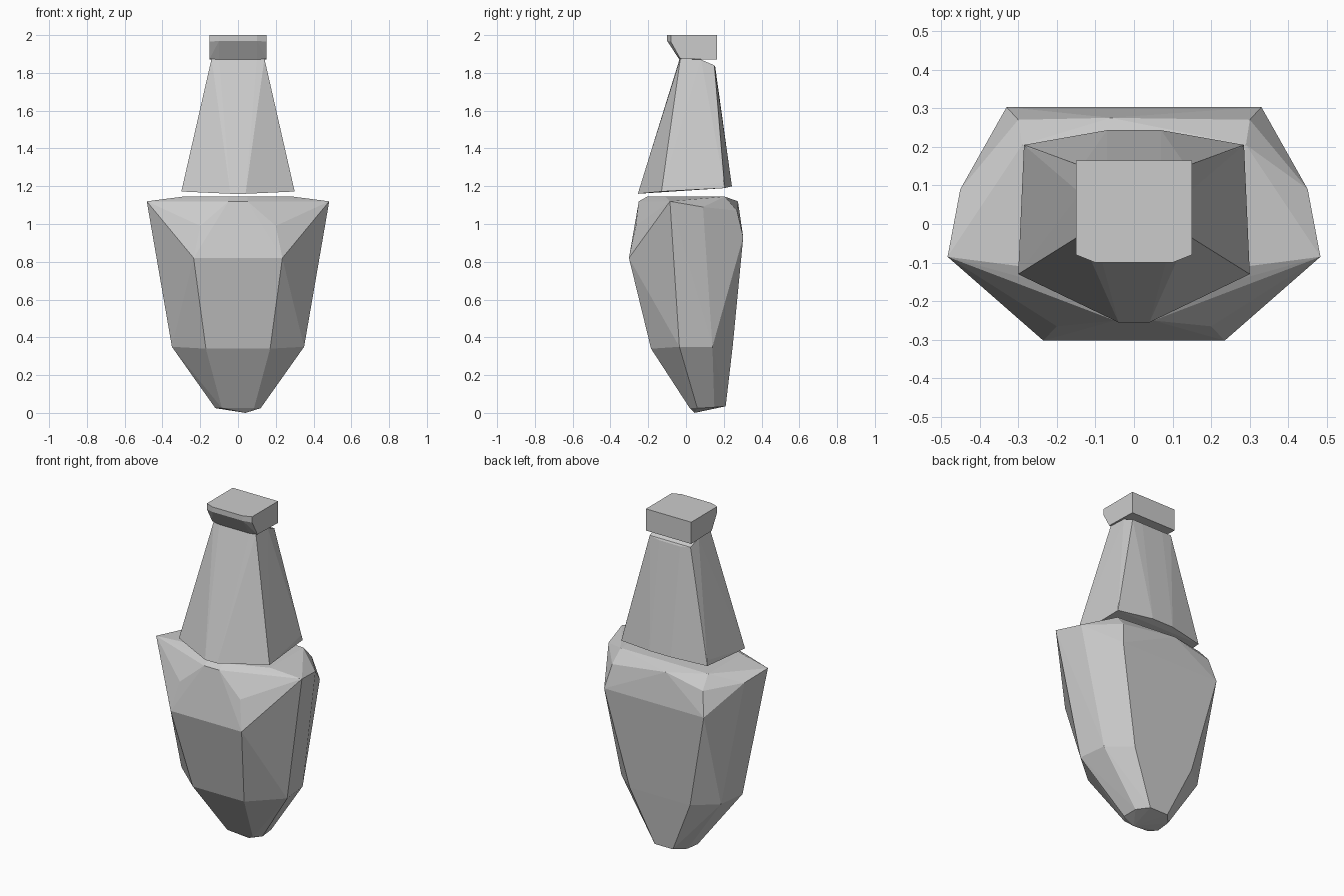
import bpy, bmesh


def hull_part(name, half, single=()):
    """Faceted convex block: half points are mirrored in x, single points are kept as is."""
    bm = bmesh.new()
    for x, y, z in half:
        bm.verts.new((x, y, z))
        bm.verts.new((-x, y, z))
    for p in single:
        bm.verts.new(p)
    res = bmesh.ops.convex_hull(bm, input=bm.verts[:])
    loose = {g for g in res["geom_interior"] + res["geom_unused"]
             if isinstance(g, bmesh.types.BMVert)}
    bmesh.ops.delete(bm, geom=list(loose), context='VERTS')
    bmesh.ops.recalc_face_normals(bm, faces=bm.faces[:])
    mesh = bpy.data.meshes.new(name)
    bm.to_mesh(mesh)
    bm.free()
    obj = bpy.data.objects.new(name, mesh)
    bpy.context.collection.objects.link(obj)
    return obj


# Tapered lower body: top rim, widest band, lower band, tip
hull_part("lower_body", [
    (0.29, 0.205, 1.145), (0.29, -0.11, 1.145), (0.05, -0.205, 1.145),
    (0.483, -0.085, 1.12), (0.05, -0.25, 1.12), (0.45, 0.09, 1.09),
    (0.20, -0.265, 0.99), (0.235, -0.302, 0.82), (0.33, 0.303, 0.93),
    (0.30, 0.27, 1.07),
    (0.17, -0.185, 0.34), (0.35, -0.035, 0.35), (0.33, 0.14, 0.35),
    (0.20, 0.247, 0.35),
    (0.085, 0.02, 0.025), (0.12, 0.06, 0.025), (0.115, 0.15, 0.03),
    (0.06, 0.21, 0.035),
], [(-0.06, 0.275, 1.12), (0.04, 0.045, 0.0)])

# Upper tapered block
hull_part("upper_body", [
    (0.30, -0.13, 1.172), (0.04, -0.255, 1.16), (0.285, 0.205, 1.19),
    (0.07, 0.243, 1.20), (0.28, 0.20, 1.22),
    (0.14, -0.03, 1.875), (0.10, -0.035, 1.87),
    (0.14, 0.08, 1.87), (0.135, 0.15, 1.84), (0.07, 0.155, 1.83),
])

# Cap with undercut front
hull_part("top_cap", [
    (0.15, -0.08, 2.0), (0.10, -0.10, 2.0), (0.15, 0.165, 2.0),
    (0.15, -0.08, 1.965), (0.10, -0.10, 1.97),
    (0.15, -0.03, 1.875), (0.10, -0.035, 1.87), (0.15, 0.165, 1.87),
])
